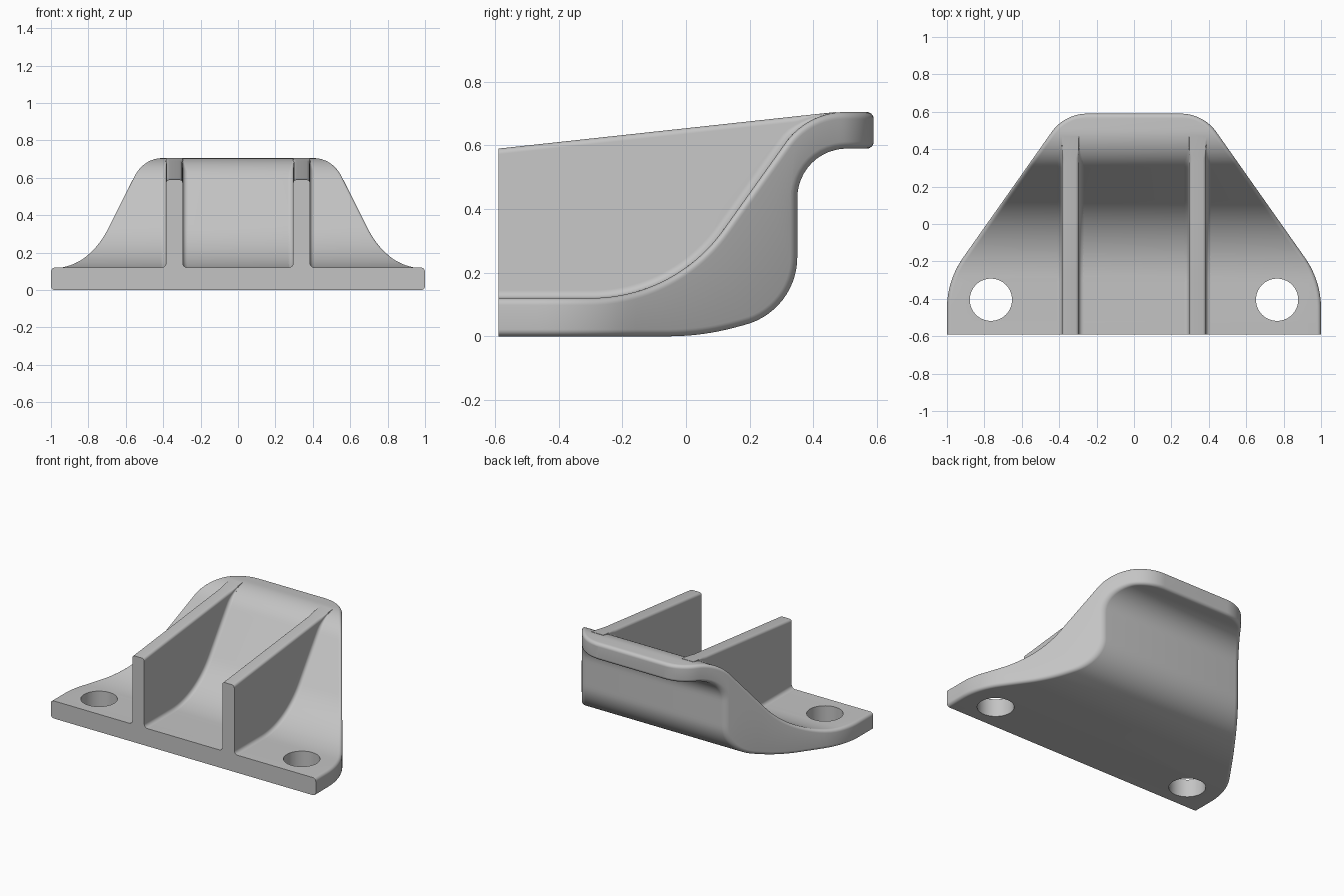
import bpy, bmesh, math
from mathutils import Vector

default = bpy.data.objects.get("Cube")
if default:
    bpy.data.objects.remove(default, do_unlink=True)

mat = bpy.data.materials.new("plain grey")
mat.use_nodes = True
GREY = (0.55, 0.55, 0.55, 1)
mat.diffuse_color = GREY
mat.node_tree.nodes["Principled BSDF"].inputs["Base Color"].default_value = GREY

BACK, ROUND, K = 0.59, 0.022, 6
ANGLES = [math.pi / 2 * k / K for k in range(K + 1)]


# Polyline with rounded corners: entries are (y, z, corner radius)
def filleted(corners, steps=24):
    pts = [Vector(corners[0][:2])]
    for i in range(1, len(corners) - 1):
        a, c, b = (Vector(corners[j][:2]) for j in (i - 1, i, i + 1))
        u, v = (a - c).normalized(), (b - c).normalized()
        half, r = u.angle(v) / 2, corners[i][2]
        centre = c + (u + v).normalized() * r / math.sin(half)
        start, end = (c + w * r / math.tan(half) - centre for w in (u, v))
        sweep = math.pi - 2 * half
        for k in range(steps + 1):
            t = k / steps
            pts.append(centre + (start * math.sin((1 - t) * sweep)
                                 + end * math.sin(t * sweep)) / math.sin(sweep))
    pts.append(Vector(corners[-1][:2]))
    return pts


def length(curve):
    return sum((b - a).length for a, b in zip(curve, curve[1:]))


def along(curve, s):
    for a, b in zip(curve, curve[1:]):
        step = (b - a).length
        if s <= step and step > 0:
            return a.lerp(b, max(s, 0) / step)
        s -= step
    return curve[-1].copy()


def distance_at(curve, y):
    s = 0
    for a, b in zip(curve, curve[1:]):
        if y <= b.x and b.x > a.x:
            return s + (b - a).length * max(0, y - a.x) / (b.x - a.x)
        s += (b - a).length
    return s


# Point and outward normal of a profile curve
def station(curve, s, side):
    t = (along(curve, s + 0.006) - along(curve, s - 0.006)).normalized()
    return along(curve, s), Vector((-t.y, t.x)) * side


# Half width of the plan outline, moved inward by d
NX, NY, LINE = 0.817, 0.576, 0.643
TIP_X, LOW_Y = 0.25, -0.45
TIP_R = (LINE - NX * TIP_X - NY * BACK) / (1 - NY)
LOW_R = (LINE - NX - NY * LOW_Y) / (1 - NX)


def half_width(y, d):
    tip_y = BACK - TIP_R
    if y > tip_y + (TIP_R - d) * NY:
        return TIP_X + math.sqrt(max(0, (TIP_R - d) ** 2 - (y - tip_y) ** 2))
    if y > LOW_Y + (LOW_R - d) * NY:
        return (LINE - d - NY * y) / NX
    if y > LOW_Y:
        return 1 - LOW_R + math.sqrt((LOW_R - d) ** 2 - (y - LOW_Y) ** 2)
    return 1 - d


# Skin a list of closed rings and cap both ends
def loft(name, rings):
    bm = bmesh.new()
    rows = [[bm.verts.new(p) for p in ring] for ring in rings]
    n = len(rows[0])
    for r0, r1 in zip(rows, rows[1:]):
        for i in range(n):
            j = (i + 1) % n
            bm.faces.new((r0[i], r0[j], r1[j], r1[i]))
    bm.faces.new(rows[0])
    bm.faces.new(rows[-1])
    bmesh.ops.remove_doubles(bm, verts=bm.verts, dist=1e-5)
    bmesh.ops.recalc_face_normals(bm, faces=bm.faces)
    mesh = bpy.data.meshes.new(name)
    bm.to_mesh(mesh)
    bm.free()
    mesh.materials.append(mat)
    obj = bpy.data.objects.new(name, mesh)
    bpy.context.collection.objects.link(obj)
    return obj


def activate(obj):
    bpy.ops.object.select_all(action="DESELECT")
    obj.select_set(True)
    bpy.context.view_layer.objects.active = obj


# Side profiles of the curved plate
top = filleted([(-BACK, 0.12), (-0.036, 0.12, 0.51),
                (0.382, 0.705, 0.23), (BACK, 0.705)])
under = filleted([(-BACK, 0), (0.05, 0, 0.8), (0.35, 0.08, 0.22),
                  (0.35, 0.59, 0.155), (BACK, 0.59)])


# Stations: matched in y at both ends, by arc length in the middle
def stations(curve, side):
    y0, y1 = -0.16, 0.47
    ys = [-BACK + (y0 + BACK) * i / 14 for i in range(14)]
    dist = [distance_at(curve, y) for y in ys]
    s0, s1 = distance_at(curve, y0), distance_at(curve, y1)
    dist += [s0 + (s1 - s0) * i / 48 for i in range(48)]
    dist += [distance_at(curve, BACK - (BACK - y1) * (1 - i / 16) ** 2)
             for i in range(16)]
    dist.append(length(curve))
    return [station(curve, s, side) for s in dist]


# Rounded edge from the surface centre out to the side wall
def edge_points(p, n):
    deep = min(ROUND, max(0, BACK - p.x))
    out = []
    for a in ANGLES:
        d = deep * (1 - math.sin(a))
        drop = ROUND - math.sqrt(max(0, ROUND ** 2 - (ROUND - d) ** 2))
        q = p - n * drop
        out.append(Vector((half_width(q.x, d), q.x, q.y)))
    return out


def mirrored(points):
    return [Vector((-p.x, p.y, p.z)) for p in reversed(points)]


rings = []
for upper, lower in zip(stations(top, 1), stations(under, -1)):
    right = edge_points(*upper) + edge_points(*lower)[::-1]
    rings.append(right + mirrored(right))
plate = loft("curved_plate", rings)

# Bolt holes
for x in (-0.765, 0.765):
    bpy.ops.mesh.primitive_cylinder_add(vertices=64, radius=0.113, depth=1,
                                        location=(x, -0.405, 0))
    cutter = bpy.context.object
    cutter.name = "hole_cutter"
    cutter.hide_render = True
    cutter.data.materials.append(mat)
    activate(plate)
    cut = plate.modifiers.new("hole", "BOOLEAN")
    cut.operation, cut.solver, cut.object = "DIFFERENCE", "EXACT", cutter
    bpy.ops.object.modifier_apply(modifier=cut.name)
    bpy.data.objects.remove(cutter, do_unlink=True)


# Upright ribs with a filleted foot and rounded top
def rib(name, centre):
    half, rib_rings = 0.045, []
    end = distance_at(top, 0.47)
    for i in range(61):
        p, n = station(top, end * i / 60, 1)
        crest = BACK + 0.1085 * (p.x + BACK)
        gap = max(0.001, crest - p.y)
        foot, cap = min(0.024, gap * 0.4), min(0.018, gap * 0.4)
        q = p - n * 0.002
        side = [Vector((half + foot, q.x, q.y))]
        for a in ANGLES:
            q = p + n * foot * (1 - math.cos(a))
            side.append(Vector((half + foot * (1 - math.sin(a)), q.x, q.y)))
        for a in ANGLES:
            side.append(Vector((half - cap * (1 - math.cos(a)), p.x,
                                crest - cap * (1 - math.sin(a)))))
        rib_rings.append([v + Vector((centre, 0, 0))
                          for v in side + mirrored(side)])
    return loft(name, rib_rings)


parts = [plate, rib("left_rib", 0.34), rib("right_rib", -0.34)]
for obj in parts:
    activate(obj)
    bpy.ops.object.shade_smooth_by_angle(angle=math.radians(35))
